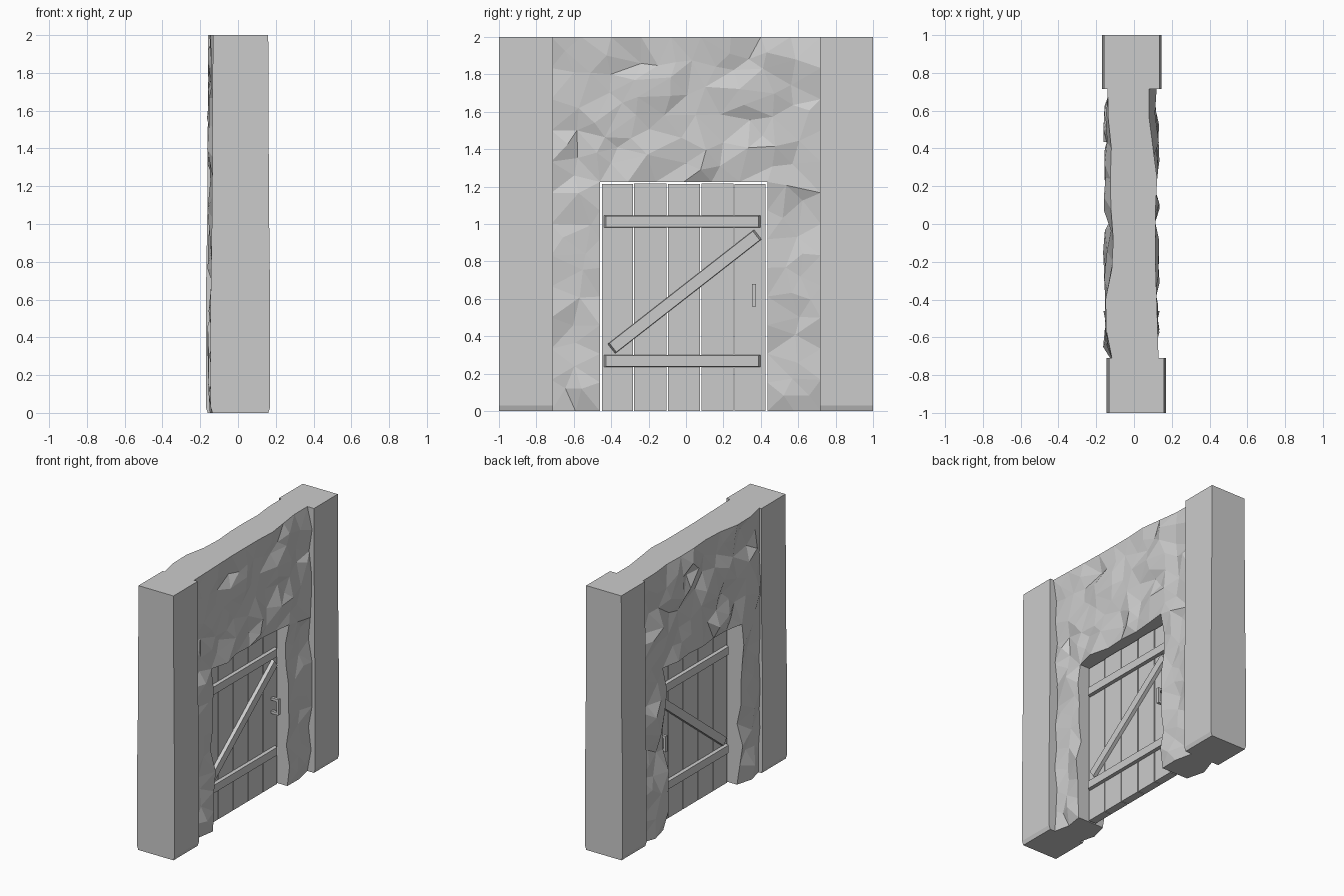
import bpy, bmesh, math, random
from mathutils import Vector, Matrix
from mathutils.geometry import delaunay_2d_cdt

if "Cube" in bpy.data.objects:
    bpy.data.objects.remove(bpy.data.objects["Cube"], do_unlink=True)

stone = bpy.data.materials.new("plain grey")
stone.use_nodes = True
GREY = (0.6, 0.6, 0.6, 1)
stone.diffuse_color = GREY
stone.node_tree.nodes["Principled BSDF"].inputs["Base Color"].default_value = GREY


def finish(name, bm):
    bmesh.ops.recalc_face_normals(bm, faces=bm.faces[:])
    mesh = bpy.data.meshes.new(name)
    bm.to_mesh(mesh)
    bm.free()
    mesh.materials.append(stone)
    obj = bpy.data.objects.new(name, mesh)
    bpy.context.collection.objects.link(obj)
    return obj


def box(bm, low, high):
    low, high = Vector(low), Vector(high)
    verts = bmesh.ops.create_cube(bm, size=1)["verts"]
    for v in verts:
        v.co = (low + high) / 2 + v.co * (high - low)
    return verts


def loft(bm, rings):
    # Rings are (z, x0, x1, y0, y1) rectangles stacked upwards
    loops = [[bm.verts.new(p) for p in ((a, c, z), (b, c, z), (b, d, z), (a, d, z))]
             for z, a, b, c, d in rings]
    for lo, hi in zip(loops, loops[1:]):
        for i in range(4):
            j = (i + 1) % 4
            bm.faces.new((lo[i], lo[j], hi[j], hi[i]))
    bm.faces.new(loops[0])
    bm.faces.new(loops[-1])


# Corner pillars, slightly worn at the foot
for name, x0, x1, y0, y1 in (("right_pillar", -0.145, 0.17, -1, -0.71),
                             ("left_pillar", -0.17, 0.145, 0.715, 1)):
    bm = bmesh.new()
    loft(bm, [(0, x0 + 0.01, x1 - 0.01, y0, y1),
              (0.03, x0, x1, y0, y1),
              (0.6, x0, x1, y0, y1),
              (1.1, x0 + 0.008, x1 - 0.006, y0, y1),
              (2, x0 + 0.012, x1 - 0.01, y0, y1)])
    finish(name, bm)


# Rough stone wall around the doorway
random.seed(11)
OUTLINE = [(-0.72, 0), (-0.46, 0), (-0.46, 1.225), (0.435, 1.225),
           (0.435, 0), (0.72, 0), (0.72, 2), (-0.72, 2)]
# Depth of the wall top along y, for each face
TOP = {1: [(-0.72, 0.13), (-0.4, 0.12), (-0.1, 0.11), (0, 0.13), (0.1, 0.11),
           (0.2, 0.125), (0.36, 0.115), (0.46, 0.08), (0.72, 0.08)],
       -1: [(-0.72, 0.115), (-0.47, 0.165), (-0.3, 0.13), (-0.2, 0.11), (0.05, 0.11),
            (0.1, 0.13), (0.4, 0.12), (0.5, 0.135), (0.72, 0.14)]}


def top_depth(side, y):
    for (ya, da), (yb, db) in zip(TOP[side], TOP[side][1:]):
        if y <= yb:
            return da + (db - da) * (y - ya) / (yb - ya)
    return TOP[side][-1][1]


def wall_depth(side, y, z):
    if z > 1.99:
        return top_depth(side, y)
    centre, spread = (0.112, 0.024) if side > 0 else (0.135, 0.03)
    depth = centre + random.uniform(-spread, spread)
    if z < 0.05:
        depth -= 0.015
    if abs(y) > 0.68:
        depth = min(depth, 0.12)
    return depth


border = []
for a, b in zip(OUTLINE, OUTLINE[1:] + OUTLINE[:1]):
    a, b = Vector(a), Vector(b)
    steps = max(1, round((b - a).length / 0.16))
    border += [a.lerp(b, i / steps) for i in range(steps)]
count = len(border)


def in_wall(p):
    return abs(p.x) < 0.67 and 0.06 < p.y < 1.93 and (
        p.y > 1.28 or p.x < -0.5 or p.x > 0.475)


bm = bmesh.new()
rims = []
for side in (1, -1):
    points = list(border)
    for attempt in range(900):
        p = Vector((random.uniform(-0.7, 0.7), random.uniform(0, 2)))
        if in_wall(p) and all((p - q).length > 0.085 for q in points):
            points.append(p)
    flat, _, tris, origin, _, _ = delaunay_2d_cdt(
        points, [], [list(range(count))], 1, 1e-5)
    sheet = [bm.verts.new((side * wall_depth(side, p.x, p.y), p.x, p.y)) for p in flat]
    for tri in tris:
        bm.faces.new([sheet[i] for i in tri])
    where = {o: i for i, src in enumerate(origin) for o in src}
    rims.append([sheet[where[i]] for i in range(count)])
for i in range(count):
    j = (i + 1) % count
    bm.faces.new((rims[0][i], rims[0][j], rims[1][j], rims[1][i]))
finish("stone_wall", bm)

# Door planks with narrow gaps
bm = bmesh.new()
SEAMS = [-0.452, -0.28, -0.1, 0.079, 0.256, 0.428]
for i, (a, b) in enumerate(zip(SEAMS, SEAMS[1:])):
    box(bm, (-0.03, a + 0.003, 0), (0.03, b - 0.003, 1.213 + 0.004 * (i % 2)))
finish("door_planks", bm)


def slat(name, side, start, end, width):
    # Bar lying on the door face, narrower on its outer side
    start, end = Vector((0, *start)), Vector((0, *end))
    run = end - start
    bm = bmesh.new()
    verts = box(bm, (0.025, -run.length / 2, -width / 2),
                (0.056, run.length / 2, width / 2))
    for v in verts:
        if v.co.x > 0.04:
            v.co.y -= math.copysign(0.012, v.co.y)
            v.co.z -= math.copysign(0.003, v.co.z)
    turn = Matrix.Rotation(math.atan2(run.z, run.y), 4, "X")
    place = Matrix.Translation((start + end) / 2)
    bm.transform(Matrix.Diagonal((side, 1, 1, 1)) @ place @ turn)
    finish(name, bm)


# Battens, brace and handle on both faces of the door
for side, label in ((1, "front"), (-1, "back")):
    slat(label + "_top_batten", side, (-0.44, 1.013), (0.4, 1.013), 0.066)
    slat(label + "_bottom_batten", side, (-0.44, 0.268), (0.4, 0.268), 0.066)
    slat(label + "_brace", side, (-0.4, 0.332), (0.385, 0.945), 0.066)
    bm = bmesh.new()
    box(bm, (0.075, 0.352, 0.56), (0.092, 0.374, 0.68))
    for z in (0.56, 0.66):
        box(bm, (0.025, 0.352, z), (0.08, 0.374, z + 0.02))
    bm.transform(Matrix.Diagonal((side, 1, 1, 1)))
    finish(label + "_handle", bm)
